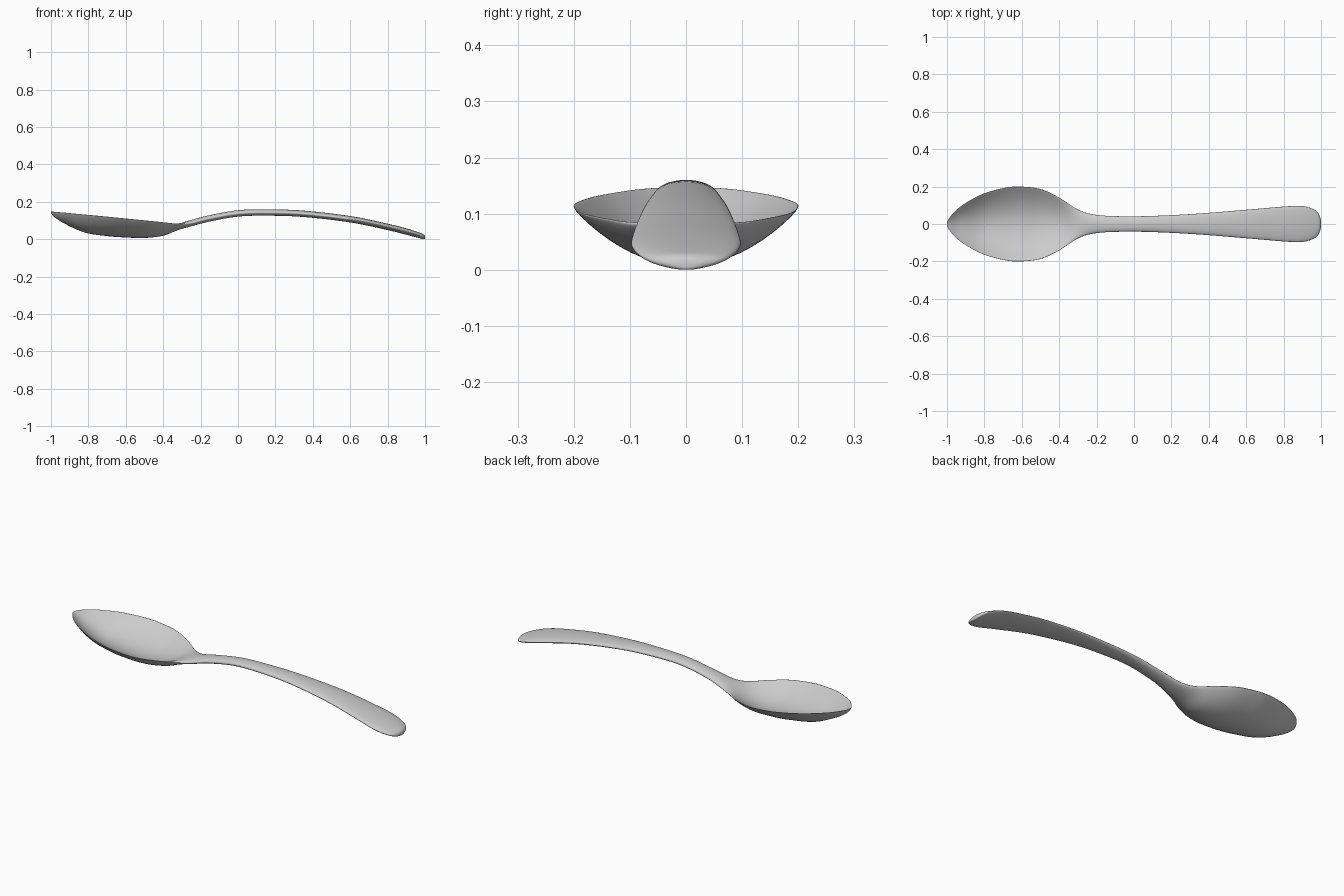
import bpy, bmesh, math

# Stations along the spoon: x, half width, edge height, bowl depth, half thickness
stations = [
    (-1.000, 0.000, 0.151, 0.000, 0.000),
    (-0.985, 0.036, 0.150, 0.016, 0.008),
    (-0.930, 0.092, 0.146, 0.047, 0.010),
    (-0.820, 0.156, 0.136, 0.085, 0.011),
    (-0.700, 0.192, 0.125, 0.093, 0.011),
    (-0.610, 0.200, 0.116, 0.091, 0.011),
    (-0.500, 0.187, 0.105, 0.083, 0.011),
    (-0.400, 0.141, 0.094, 0.057, 0.014),
    (-0.320, 0.088, 0.085, 0.016, 0.016),
    (-0.250, 0.058, 0.091, 0.001, 0.017),
    (-0.150, 0.044, 0.116, 0.000, 0.017),
    (0.000, 0.041, 0.142, 0.000, 0.017),
    (0.150, 0.045, 0.147, 0.000, 0.017),
    (0.350, 0.056, 0.140, 0.000, 0.017),
    (0.600, 0.076, 0.111, 0.000, 0.017),
    (0.800, 0.093, 0.070, 0.000, 0.017),
    (0.900, 0.096, 0.045, 0.000, 0.017),
    (0.970, 0.073, 0.025, 0.000, 0.015),
    (0.995, 0.036, 0.016, 0.000, 0.012),
    (1.000, 0.000, 0.012, 0.000, 0.000),
]
SIDES, STEPS = 48, 8


def mirrored(s):
    return (s[0], -s[1], s[2], -s[3], -s[4])


def spline(points, steps):
    """Smooth curve through all stations, rounded off at both ends."""
    p = [mirrored(points[1])] + points + [mirrored(points[-2])]
    for i in range(1, len(p) - 2):
        for k in range(steps):
            t = k / steps
            yield [0.5 * (2 * b + (c - a) * t + (2 * a - 5 * b + 4 * c - d) * t * t
                          + (3 * b - a - 3 * c + d) * t ** 3)
                   for a, b, c, d in zip(*p[i - 1:i + 3])]
    yield list(points[-1])


# Loft one closed skin: dished sections in the bowl, oval ones in the handle
bm = bmesh.new()
rings = []
for x, w, edge, depth, half in spline(stations, STEPS):
    ring = []
    for j in range(SIDES):
        a = 2 * math.pi * j / SIDES
        z = edge - depth * math.sin(a) ** 2 + half * math.sin(a)
        ring.append(bm.verts.new((x, w * math.cos(a), z)))
    rings.append(ring)
for r0, r1 in zip(rings, rings[1:]):
    for j in range(SIDES):
        k = (j + 1) % SIDES
        bm.faces.new((r0[j], r0[k], r1[k], r1[j]))
bmesh.ops.remove_doubles(bm, verts=bm.verts, dist=1e-5)
bmesh.ops.recalc_face_normals(bm, faces=bm.faces)

# Stand it on the ground
low = min(v.co.z for v in bm.verts)
for v in bm.verts:
    v.co.z -= low

mesh = bpy.data.meshes.new("spoon")
bm.to_mesh(mesh)
bm.free()
mesh.shade_smooth()
bpy.context.collection.objects.link(bpy.data.objects.new("spoon", mesh))
